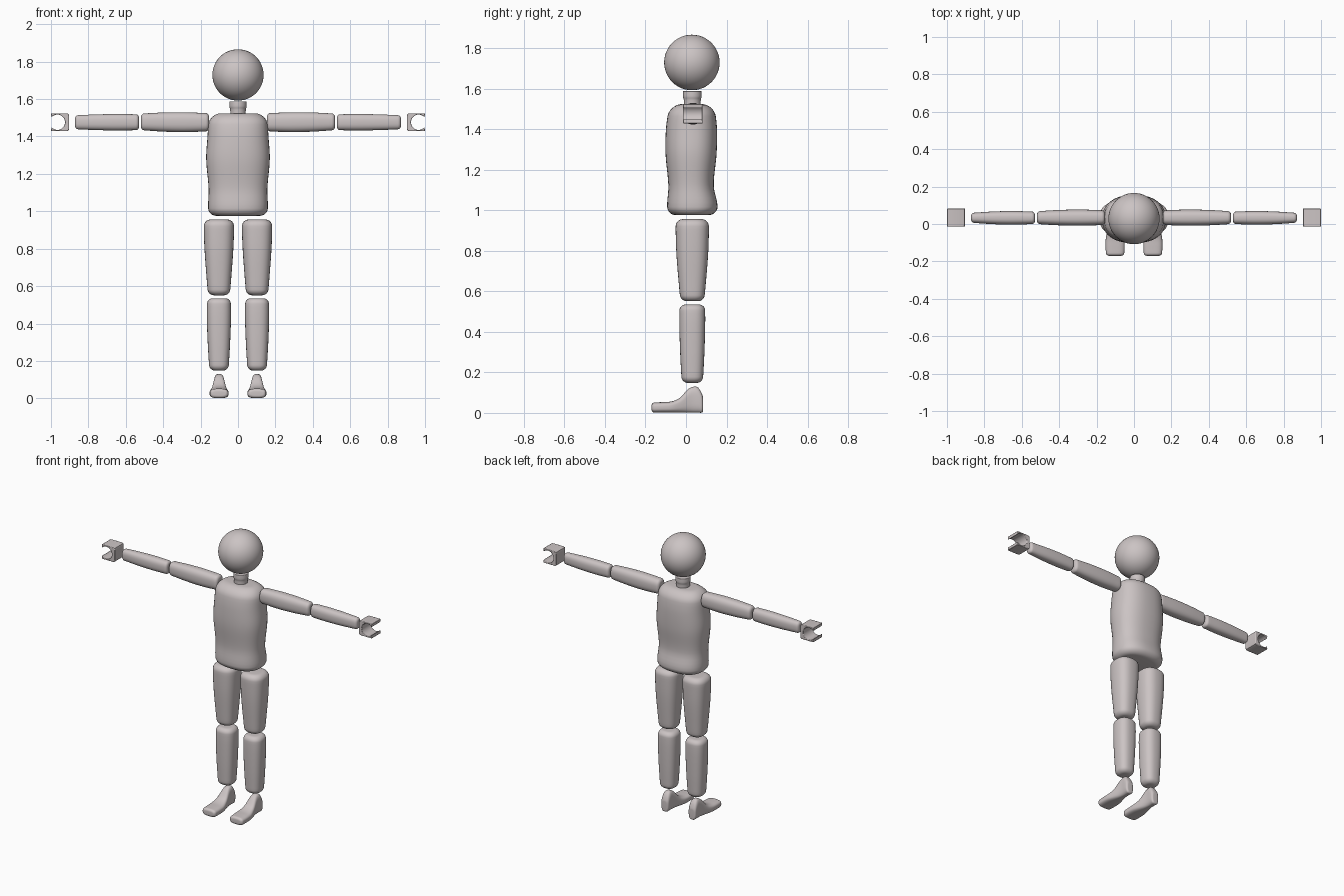
import bpy, bmesh, math
from mathutils import Vector

cube = bpy.data.objects.get("Cube")
if cube:
    bpy.data.objects.remove(cube, do_unlink=True)

clay = bpy.data.materials.new("warm_grey_clay")
clay.use_nodes = True
colour = (0.60, 0.55, 0.55, 1)
clay.diffuse_color = colour
clay.node_tree.nodes["Principled BSDF"].inputs["Base Color"].default_value = colour


def finish(bm, name):
    bmesh.ops.recalc_face_normals(bm, faces=bm.faces[:])
    mesh = bpy.data.meshes.new(name)
    bm.to_mesh(mesh)
    bm.free()
    mesh.materials.append(clay)
    obj = bpy.data.objects.new(name, mesh)
    bpy.context.collection.objects.link(obj)
    bpy.ops.object.select_all(action='DESELECT')
    obj.select_set(True)
    bpy.context.view_layer.objects.active = obj
    bpy.ops.object.shade_smooth_by_angle(angle=math.radians(40))
    return obj


def blend(stations, t):
    """Smooth curve through stations of (position, values...)."""
    n = len(stations)
    i = 0
    while i < n - 2 and t > stations[i + 1][0]:
        i += 1
    pts = [Vector(s) for s in stations]

    def slope(k):
        a, b = pts[max(k - 1, 0)], pts[min(k + 1, n - 1)]
        return (b - a) / (b[0] - a[0])
    h = pts[i + 1][0] - pts[i][0]
    s = (t - pts[i][0]) / h
    return (pts[i] * (2*s**3 - 3*s*s + 1) + slope(i) * h * (s**3 - 2*s*s + s)
            + pts[i + 1] * (3*s*s - 2*s**3) + slope(i + 1) * h * (s**3 - s*s))[1:]


def loft(name, axis, stations, r0, r1, power=2.5, flip=1, sides=40):
    """Loft superellipses along an axis with ends rounded by r0 and r1.
    Stations are (position, centre u, centre v, half u, half v)."""
    start, end = stations[0][0], stations[-1][0]
    arc = [1 - math.cos(math.pi / 2 * k / 7) for k in range(7)]
    ts = [start + r0 * a for a in arc] + [end - r1 * a for a in arc]
    ts += [start + r0 + (end - r1 - start - r0) * k / 20 for k in range(21)]
    bm = bmesh.new()
    rings = []
    for t in sorted(ts):
        cu, cv, hu, hv = blend(stations, t)
        inset = 0
        for d, r in ((t - start, r0), (end - t, r1)):
            if d < r:
                inset += r - math.sqrt(max(0, r * r - (r - d) ** 2))
        ring = []
        for k in range(sides):
            a = 2 * math.pi * k / sides
            c, s = math.cos(a), math.sin(a)
            p = [0, 0, 0]
            p[axis] = t
            p[(axis + 1) % 3] = cu + (hu - inset) * math.copysign(abs(c) ** (2 / power), c)
            p[(axis + 2) % 3] = cv + (hv - inset) * math.copysign(abs(s) ** (2 / power), s)
            p[0] *= flip
            ring.append(bm.verts.new(p))
        rings.append(ring)
    for a, b in zip(rings, rings[1:]):
        for k in range(sides):
            j = (k + 1) % sides
            bm.faces.new((a[k], a[j], b[j], b[k]))
    bm.faces.new(rings[0])
    bm.faces.new(rings[-1])
    return finish(bm, name)


def claw_hand(name, flip):
    """C-shaped grip, open outwards."""
    z, half, hole, hx = 1.476, 0.048, 0.041, 0.966
    pts = [(1.0, half), (0.915, half), (0.906, half - 0.004), (0.903, half - 0.013)]
    pts += [(x, -dz) for x, dz in reversed(pts)]
    opening = math.radians(40)
    for k in range(25):
        a = -opening - (2 * math.pi - 2 * opening) * k / 24
        pts.append((hx + hole * math.cos(a), hole * math.sin(a)))
    bm = bmesh.new()
    face = bm.faces.new([bm.verts.new((flip * x, -0.014, z + dz)) for x, dz in pts])
    out = bmesh.ops.extrude_face_region(bm, geom=[face])
    verts = [v for v in out["geom"] if isinstance(v, bmesh.types.BMVert)]
    bmesh.ops.translate(bm, verts=verts, vec=(0, 0.096, 0))
    obj = finish(bm, name)
    bevel = obj.modifiers.new("soft_edges", 'BEVEL')
    bevel.width = 0.003
    bevel.segments = 2
    bevel.limit_method = 'ANGLE'
    bevel.angle_limit = math.radians(50)


X, Y, Z = 0, 1, 2
depth = 0.031

# Head
bm = bmesh.new()
bmesh.ops.create_uvsphere(bm, u_segments=48, v_segments=24, radius=0.137)
bmesh.ops.translate(bm, verts=bm.verts[:], vec=(0, 0.029, 1.729))
finish(bm, "head")

# Neck with a slightly wider collar
loft("neck", Z, [(1.50, 0, depth, 0.041, 0.041), (1.545, 0, depth, 0.042, 0.042),
                 (1.56, 0, depth, 0.046, 0.046), (1.588, 0, depth, 0.046, 0.046)],
     0.004, 0.004, power=2)

# Torso
loft("torso", Z, [(0.976, 0, 0.031, 0.158, 0.122), (1.03, 0, 0.031, 0.160, 0.124),
                  (1.12, 0, 0.025, 0.157, 0.112), (1.28, 0, 0.025, 0.170, 0.126),
                  (1.40, 0, 0.027, 0.163, 0.126), (1.47, 0, 0.028, 0.158, 0.118),
                  (1.524, 0, 0.029, 0.150, 0.108)], 0.04, 0.06, power=2.4)

for side, flip in (("left", 1), ("right", -1)):
    # Arms
    loft(side + "_upper_arm", X,
         [(0.155, 0.034, 1.476, 0.039, 0.048), (0.28, 0.034, 1.476, 0.043, 0.053),
          (0.40, 0.034, 1.477, 0.041, 0.051), (0.519, 0.034, 1.478, 0.034, 0.044)],
         0.018, 0.018, flip=flip)
    loft(side + "_forearm", X,
         [(0.53, 0.033, 1.476, 0.033, 0.042), (0.64, 0.033, 1.476, 0.036, 0.044),
          (0.75, 0.033, 1.476, 0.034, 0.042), (0.871, 0.033, 1.476, 0.026, 0.037)],
         0.016, 0.016, flip=flip)
    claw_hand(side + "_hand", flip)
    # Legs
    loft(side + "_thigh", Z,
         [(0.551, 0.102, depth, 0.058, 0.058), (0.62, 0.102, depth, 0.064, 0.065),
          (0.78, 0.102, depth, 0.076, 0.078), (0.90, 0.102, depth, 0.081, 0.082),
          (0.956, 0.102, depth, 0.080, 0.081)], 0.03, 0.035, flip=flip)
    loft(side + "_shin", Z,
         [(0.148, 0.102, depth, 0.051, 0.052), (0.30, 0.102, depth, 0.060, 0.060),
          (0.45, 0.102, depth, 0.065, 0.064), (0.535, 0.102, depth, 0.063, 0.063)],
         0.03, 0.03, flip=flip)
    # Foot: flat toe rising to a narrow ankle
    loft(side + "_foot", Y,
         [(-0.170, 0.026, 0.101, 0.025, 0.048), (-0.12, 0.027, 0.101, 0.026, 0.051),
          (-0.07, 0.029, 0.101, 0.028, 0.049), (-0.03, 0.038, 0.101, 0.037, 0.040),
          (0.01, 0.059, 0.101, 0.058, 0.031), (0.035, 0.065, 0.101, 0.064, 0.028),
          (0.06, 0.063, 0.101, 0.062, 0.028), (0.085, 0.042, 0.101, 0.042, 0.027)],
         0.015, 0.012, power=3, flip=flip)
